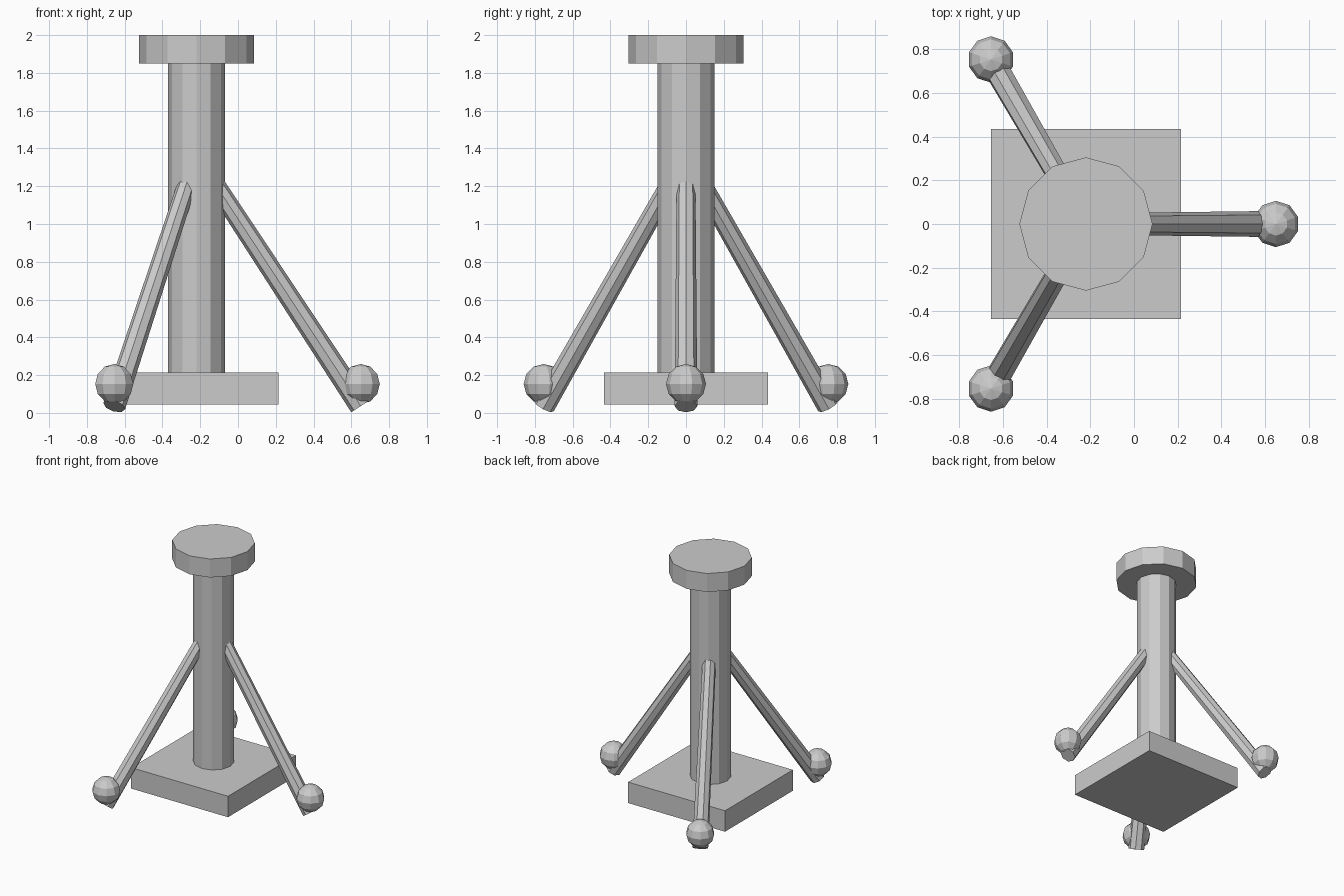
import bpy, math
from mathutils import Vector

if "Cube" in bpy.data.objects:
    bpy.data.objects.remove(bpy.data.objects["Cube"])

CX = -0.22  # column axis


def cylinder(name, sides, r1, r2, a, b):
    a, b = Vector(a), Vector(b)
    d = b - a
    bpy.ops.mesh.primitive_cone_add(vertices=sides, radius1=r1, radius2=r2,
                                    depth=d.length, location=(a + b) / 2)
    o = bpy.context.object
    o.name = name
    o.rotation_mode = 'QUATERNION'
    o.rotation_quaternion = Vector((0, 0, 1)).rotation_difference(d)
    return o


# Square base plate
bpy.ops.mesh.primitive_cube_add(size=1, location=(CX, 0, 0.13))
base = bpy.context.object
base.name = "base_plate"
base.scale = (0.87, 0.87, 0.17)

# Column and top disc
cylinder("column", 12, 0.15, 0.15, (CX, 0, 0.13), (CX, 0, 1.9))
cylinder("top_disc", 12, 0.305, 0.305, (CX, 0, 1.85), (CX, 0, 2.0))

# Three splayed legs with ball feet
for i in range(3):
    t = math.radians(120 * i)
    c, s = math.cos(t), math.sin(t)
    cylinder(f"leg_{i + 1}", 8, 0.06, 0.05,
             (CX + 0.87 * c, 0.87 * s, 0.036), (CX + 0.10 * c, 0.10 * s, 1.21))
    bpy.ops.mesh.primitive_uv_sphere_add(segments=10, ring_count=6, radius=0.106,
                                         location=(CX + 0.87 * c, 0.87 * s, 0.153))
    bpy.context.object.name = f"ball_foot_{i + 1}"
